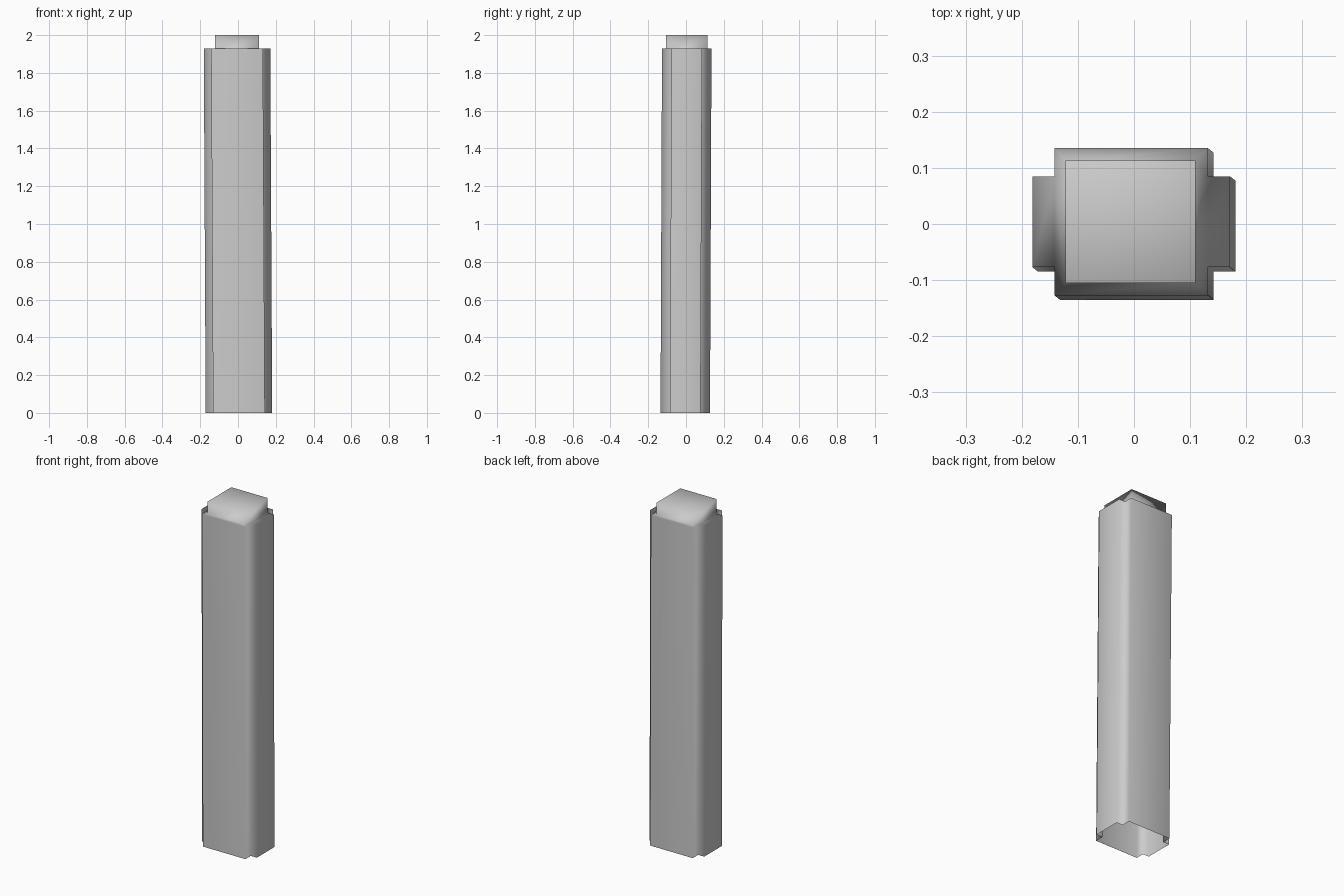
import bpy
import bmesh

if "Cube" in bpy.data.objects:
    bpy.data.objects.remove(bpy.data.objects["Cube"], do_unlink=True)

# Plain grey material
grey = bpy.data.materials.new("plain_grey")
grey.use_nodes = True
colour = (0.6, 0.6, 0.6, 1)
grey.diffuse_color = colour
grey.node_tree.nodes["Principled BSDF"].inputs["Base Color"].default_value = colour

# Main sizes
BODY_X, BODY_Y = 0.137, 0.131
RIB_X, RIB_Y = 0.176, 0.081
SHOULDER, TOP = 1.93, 2.0
LEAN_X, LEAN_Y = -0.005, 0.004

bm = bmesh.new()


def ring(points, z, dx, dy):
    return [bm.verts.new((x + dx, y + dy, z)) for x, y in points]


def bridge(low, high):
    n = len(low)
    for i in range(n):
        j = (i + 1) % n
        bm.faces.new((low[i], low[j], high[j], high[i]))


# Cross-section: rectangle with a rib on each side, counter-clockwise
right_half = [(BODY_X, -BODY_Y), (BODY_X, -RIB_Y), (RIB_X, -RIB_Y),
              (RIB_X, RIB_Y), (BODY_X, RIB_Y), (BODY_X, BODY_Y)]
section = right_half + [(-x, -y) for x, y in right_half]

# Slightly leaning shaft, open at the bottom
base = ring(section, 0, -LEAN_X, -LEAN_Y)
top = ring(section, SHOULDER, LEAN_X, LEAN_Y)
bridge(base, top)

# Narrower block on top
cap_section = [(0.116, -0.109), (0.116, 0.109), (-0.116, 0.109), (-0.116, -0.109)]
cap_low = ring(cap_section, SHOULDER, -0.006, LEAN_Y)
cap_high = ring(cap_section, TOP, -0.006, LEAN_Y)
bridge(cap_low, cap_high)
bm.faces.new(cap_high)

# Shoulder between shaft and block, including the rib tops
for side in (0, 1):
    t = top[6 * side:6 * side + 6]
    a, b = cap_low[2 * side], cap_low[2 * side + 1]
    bm.faces.new(t[1:5])
    bm.faces.new((t[0], t[1], a))
    bm.faces.new((t[1], t[4], b, a))
    bm.faces.new((t[4], t[5], b))
    bm.faces.new((t[5], top[(6 * side + 6) % 12], cap_low[(2 * side + 2) % 4], b))

for face in bm.faces:
    face.smooth = True
mesh = bpy.data.meshes.new("post")
bm.to_mesh(mesh)
bm.free()
mesh.materials.append(grey)
post = bpy.data.objects.new("post", mesh)
bpy.context.collection.objects.link(post)

# Soft shading that follows the larger faces
weighted = post.modifiers.new("weighted_normals", 'WEIGHTED_NORMAL')
weighted.mode = 'FACE_AREA'
weighted.weight = 50
